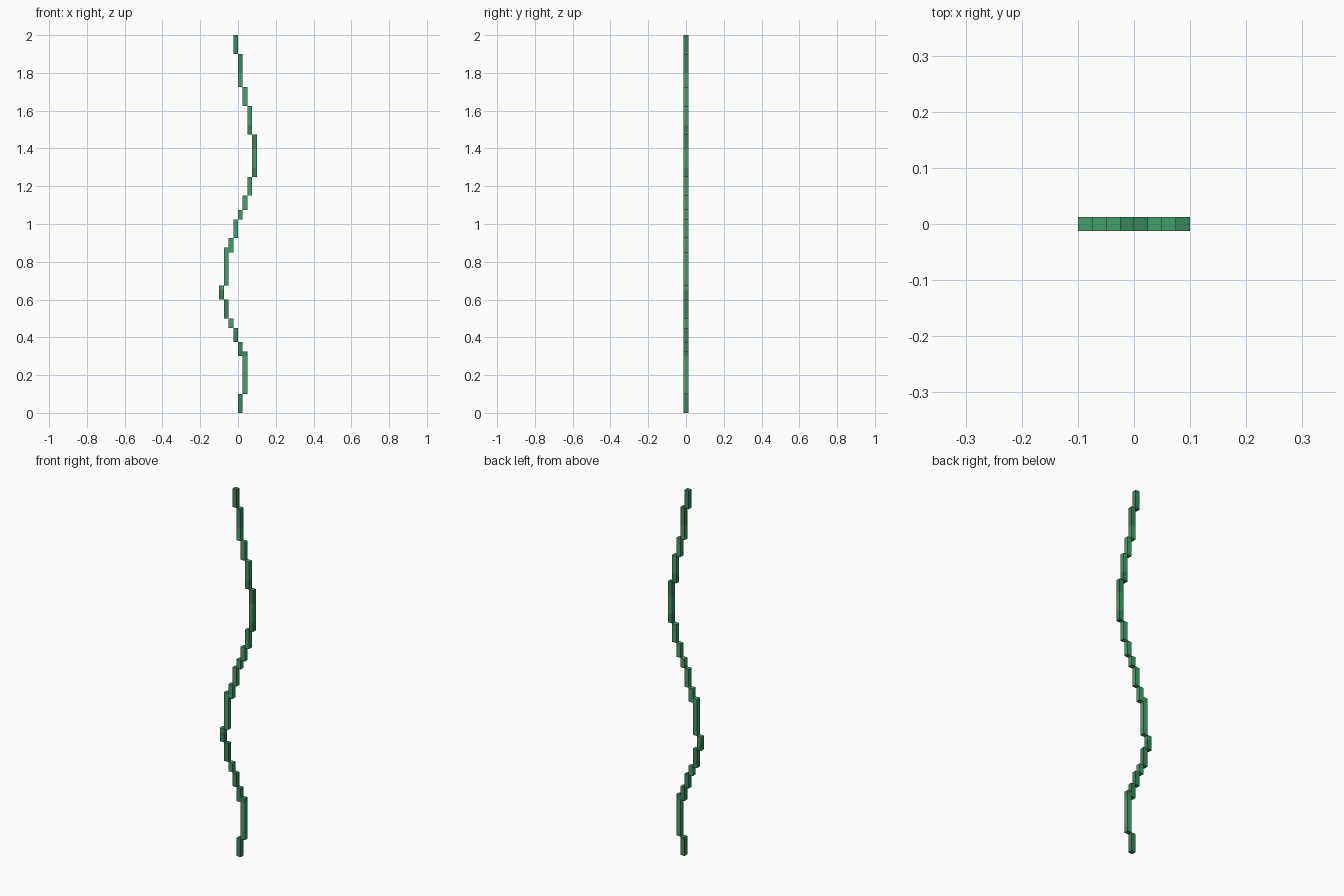
import bpy, bmesh
from mathutils import Matrix, Vector

if "Cube" in bpy.data.objects:
    bpy.data.objects.remove(bpy.data.objects["Cube"])

U = 0.025  # size of one block


def material(name, rgb):
    m = bpy.data.materials.new(name)
    m.diffuse_color = (*rgb, 1.0)
    m.use_nodes = True
    m.node_tree.nodes["Principled BSDF"].inputs["Base Color"].default_value = m.diffuse_color
    return m


light = material("light green", (0.054, 0.342, 0.147))
dark = material("dark green", (0.042, 0.235, 0.107))

# Runs of the vine from the ground up: column, bottom block, top block
runs = [(4, 0, 4), (5, 4, 13), (4, 12, 15), (3, 15, 18), (2, 18, 20),
        (1, 20, 24), (0, 24, 27), (1, 27, 35), (2, 34, 37), (3, 37, 41),
        (4, 41, 43), (5, 43, 46), (6, 46, 50), (7, 50, 59), (6, 59, 65),
        (5, 65, 69), (4, 69, 76), (3, 76, 80)]

# Height bands (in blocks) painted in the darker green
dark_bands = [(0, 4), (12, 18), (20, 26), (50, 52), (56, 61), (72, 80)]


def is_dark(z):
    return any(a * U < z < b * U for a, b in dark_bands)


# Vine stem: one slim box per run, cut where the green changes
bm = bmesh.new()
for col, z0, z1 in runs:
    part = bmesh.new()
    bmesh.ops.create_cube(part, size=1.0, matrix=Matrix.Translation(
        ((col - 3.5) * U, 0, (z0 + z1) / 2 * U)) @ Matrix.Diagonal((U, U, (z1 - z0) * U, 1)))
    for cut in {c for band in dark_bands for c in band if z0 < c < z1}:
        bmesh.ops.bisect_plane(part, geom=part.verts[:] + part.edges[:] + part.faces[:],
                               plane_co=Vector((0, 0, cut * U)), plane_no=Vector((0, 0, 1)))
    for f in part.faces:
        # sample just inside the block that owns the face
        z = f.calc_center_median().z - f.normal.z * U / 2
        f.material_index = 1 if is_dark(z) else 0
    tmp = bpy.data.meshes.new("run")
    part.to_mesh(tmp)
    part.free()
    bm.from_mesh(tmp)
    bpy.data.meshes.remove(tmp)

mesh = bpy.data.meshes.new("vine_stem")
bm.to_mesh(mesh)
bm.free()
mesh.materials.append(light)
mesh.materials.append(dark)
vine = bpy.data.objects.new("vine_stem", mesh)
bpy.context.collection.objects.link(vine)
